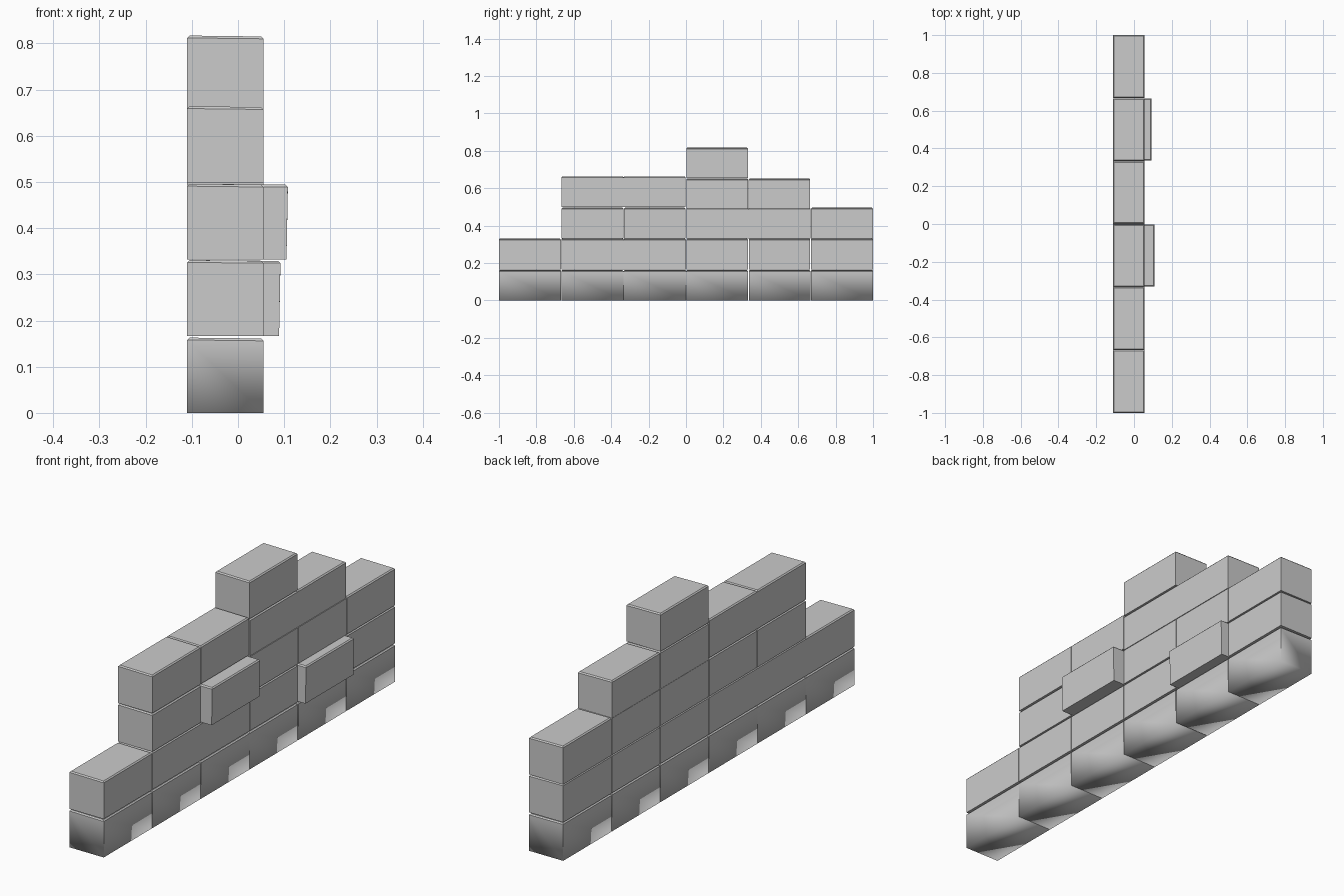
import bpy, bmesh, random

if "Cube" in bpy.data.objects:
    bpy.data.objects.remove(bpy.data.objects["Cube"])

random.seed(4)
L = 1 / 3            # brick length
X0, X1 = -0.11, 0.055


def brick(name, slot, z0, z1, front=X1, ground=False):
    """One block; slot counts brick lengths from y = -1."""
    y0, y1 = -1 + slot * L, -1 + (slot + 1) * L
    y0 += random.uniform(0, 0.003) if slot else 0
    y1 -= random.uniform(0, 0.003) if slot < 5 else 0
    bm = bmesh.new()
    bmesh.ops.create_cube(bm, size=1)
    for v in bm.verts:
        top, right = v.co.z > 0, v.co.x > 0
        v.co.x = front if right else X0
        v.co.y = y1 if v.co.y > 0 else y0
        v.co.z = z1 if top else z0
        # tops dip slightly towards the front of the wall
        if right and top:
            v.co.z -= 0.002
        if right and not top and front > X1:
            v.co.x -= 0.003
    # narrow chamfer along the top rim
    rim = [e for e in bm.edges if all(v.co.z > z1 - 0.01 for v in e.verts)]
    bmesh.ops.bevel(bm, geom=rim, offset=0.005, segments=1, affect='EDGES')
    # ground course is softly shaded around its base, all other edges are crisp
    for f in bm.faces:
        f.smooth = ground
    for e in bm.edges:
        e.smooth = ground and all(v.co.z < 0.001 for v in e.verts)
    me = bpy.data.meshes.new(name)
    bm.to_mesh(me)
    bm.free()
    ob = bpy.data.objects.new(name, me)
    bpy.context.collection.objects.link(ob)


# courses: slots, bottom, top, protruding slots with their front x
courses = [
    ("ground_course", range(0, 6), 0.0, 0.163, {}),
    ("second_course", range(0, 6), 0.167, 0.331, {4: 0.092}),
    ("third_course", range(1, 6), 0.332, 0.496, {2: 0.108}),
    ("fourth_course_low", range(1, 3), 0.499, 0.664, {}),
    ("fourth_course_high", range(3, 5), 0.492, 0.652, {}),
    ("top_brick", range(3, 4), 0.654, 0.817, {}),
]
for name, slots, z0, z1, out in courses:
    for s in slots:
        brick(f"{name}_{s}", s, z0, z1, out.get(s, X1), z0 == 0)
